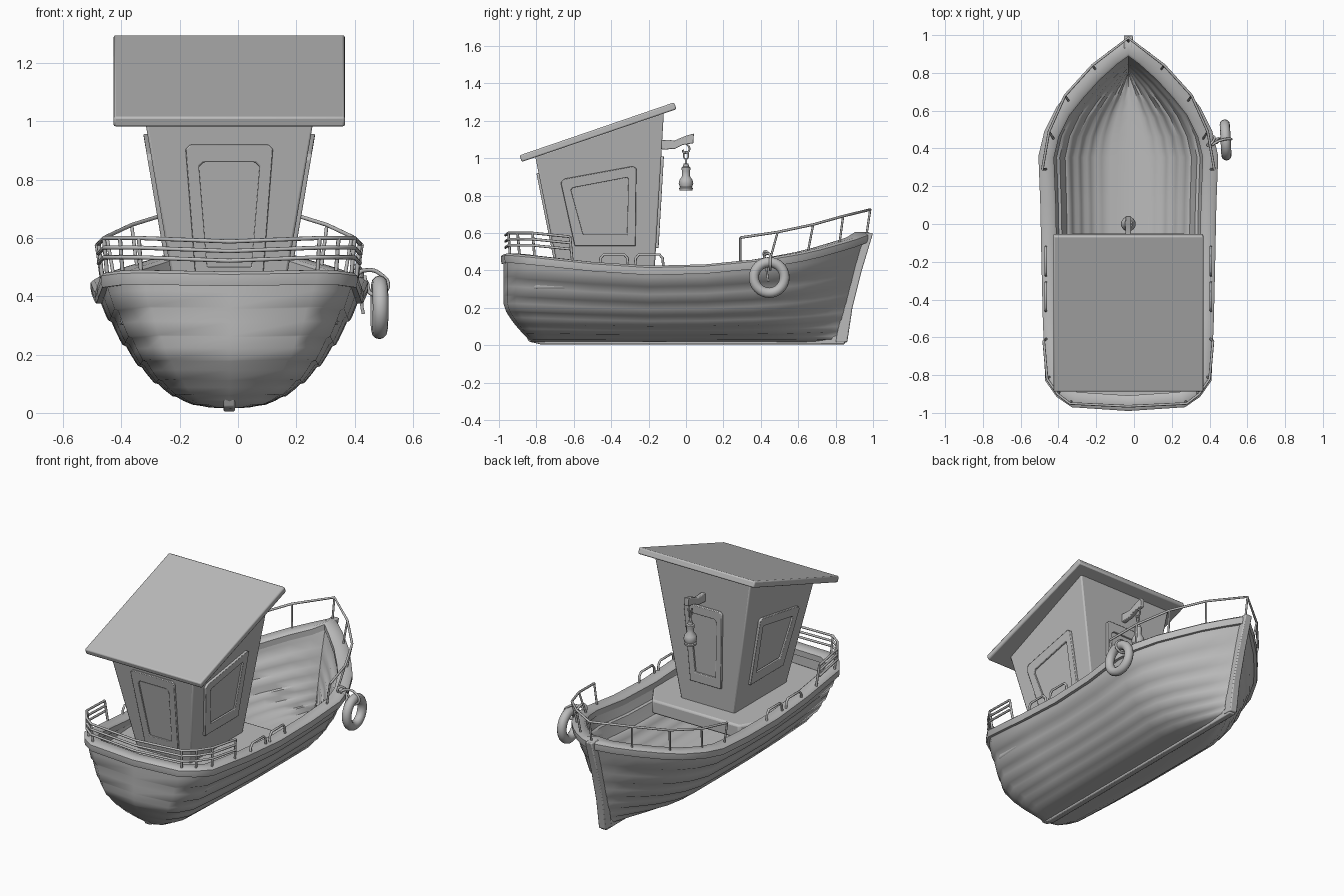
import bpy, bmesh, math
from mathutils import Vector

CX = -0.03          # centre line of the boat
cube = bpy.data.objects.get("Cube")
if cube:
    bpy.data.objects.remove(cube)

GREY = bpy.data.materials.new("plain_grey")
GREY.use_nodes = True
GREY.diffuse_color = (0.5, 0.5, 0.5, 1)
GREY.node_tree.nodes["Principled BSDF"].inputs["Base Color"].default_value = (0.5, 0.5, 0.5, 1)


def finish(ob, angle=35, bevel=0):
    """Material, optional bevel and smooth shading."""
    ob.data.materials.append(GREY)
    ob.location.x += CX
    if bevel:
        m = ob.modifiers.new("Bevel", 'BEVEL')
        m.width, m.segments, m.limit_method = bevel, 2, 'ANGLE'
    if ob.type == 'MESH':
        bpy.ops.object.select_all(action='DESELECT')
        ob.select_set(True)
        bpy.context.view_layer.objects.active = ob
        bpy.ops.object.shade_smooth_by_angle(angle=math.radians(angle))
    return ob


def mesh(name, verts, faces, angle=35, bevel=0, weld=1e-5):
    me = bpy.data.meshes.new(name)
    me.from_pydata(verts, [], faces)
    bm = bmesh.new()
    bm.from_mesh(me)
    bmesh.ops.remove_doubles(bm, verts=bm.verts, dist=weld)
    bmesh.ops.recalc_face_normals(bm, faces=bm.faces)
    bm.to_mesh(me)
    bm.free()
    ob = bpy.data.objects.new(name, me)
    bpy.context.collection.objects.link(ob)
    return finish(ob, angle, bevel)


def grid(rows, wrap_cols=False):
    """Faces of a grid whose rows form a closed loop."""
    n, c = len(rows), len(rows[0])
    return [(i * c + j, (i + 1) % n * c + j, (i + 1) % n * c + (j + 1) % c, i * c + (j + 1) % c)
            for i in range(n) for j in range(c if wrap_cols else c - 1)]


def tube(name, pts, r, smooth=False, cyclic=False):
    cu = bpy.data.curves.new(name, 'CURVE')
    cu.dimensions, cu.bevel_depth, cu.bevel_resolution = '3D', r, 2
    cu.use_fill_caps = True
    sp = cu.splines.new('BEZIER' if smooth else 'POLY')
    pl = sp.bezier_points if smooth else sp.points
    pl.add(len(pts) - 1)
    for p, co in zip(pl, pts):
        if smooth:
            p.co = co
            p.handle_left_type = p.handle_right_type = 'AUTO'
        else:
            p.co = (*co, 1)
    sp.use_cyclic_u = cyclic
    ob = bpy.data.objects.new(name, cu)
    bpy.context.collection.objects.link(ob)
    return finish(ob)


def prism(name, quad_a, quad_b, bevel=0):
    """Solid between two matching outlines."""
    n = len(quad_a)
    sides = [(i, (i + 1) % n, (i + 1) % n + n, i + n) for i in range(n)]
    return mesh(name, quad_a + quad_b, sides + [tuple(range(n)), tuple(range(n, 2 * n))], 35, bevel)


# Outline of the rail seen from above: half width, y, height
HALF = [(0, -.99, .485), (.30, -.97, .49), (.38, -.915, .488), (.44, -.83, .48), (.453, -.5, .445),
        (.46, -.2, .425), (.466, .1, .432), (.476, .36, .457), (.445, .49, .475), (.38, .62, .497),
        (.30, .72, .52), (.21, .82, .548), (.11, .91, .575), (0, .99, .605)]
LOOP = HALF + [(-x, y, z) for x, y, z in HALF[-2:0:-1]]


def inset(d):
    """Rail outline moved inward by d with mitred corners."""
    out, n = [], len(LOOP)
    for i, (x, y, z) in enumerate(LOOP):
        a, b = Vector(LOOP[i - 1]).xy, Vector(LOOP[(i + 1) % n]).xy
        p = Vector((x, y))
        e, f = (p - a).normalized(), (b - p).normalized()
        n1, n2 = Vector((-e.y, e.x)), Vector((-f.y, f.x))
        q = p + (n1 + n2) / (1 + n1.dot(n2)) * d
        out.append((0 if x * q.x <= 0 else q.x, q.y, z))
    return out


def clamp(v):
    return max(0, min(1, v))


def shell(name, d, keel, drop, planks, lap):
    """Planked skin hanging from the rail outline down to the keel."""
    rows = []
    for x, y, top in inset(d):
        bow, stern = clamp((y - .35) / .63), clamp((-.55 - y) / .4)
        row = []
        for k in range(planks):
            for s in (0, .5, .94):
                t = (k + s) / (planks - .06)
                f = t ** 1.8
                px = x * f ** (.4 + .4 * bow ** 2)
                px += math.copysign(lap * (1 - s) * min(1, abs(x) / .2), x) if k else 0
                py = y - .14 * bow ** 2 * (1 - f) ** .8 + .15 * stern * max(0, 1 - f / .45) ** 1.4
                row.append((px, py, keel + (top - drop - keel) * f))
        rows.append(row)
    return mesh(name, [p for r in rows for p in r], grid(rows), 50, weld=1e-4)


shell("hull", .014, .015, .02, 7, .010)
shell("inner_lining", .07, .09, .02, 7, -.014)

# Rail cap round the top of the hull
profile = [(.004, -.05), (0, -.03), (0, -.01), (.012, 0), (.07, 0), (.082, -.01), (.082, -.045)]
rings = [inset(d) for d, dz in profile]
rows = [[(r[i][0], r[i][1], r[i][2] + dz) for r, (d, dz) in zip(rings, profile)] for i in range(len(LOOP))]
mesh("gunwale", [p for r in rows for p in r], grid(rows, True), 45)

# Stem post and keel
for name, path, w in (
        ("stem_post", [(1.0, .6), (.94, .4), (.89, .2), (.862, .015), (.80, .015), (.83, .2), (.87, .4), (.93, .6)], .024),
        ("keel", [(.85, .005), (.85, .05), (-.8, .05), (-.87, .075), (-.84, .02), (-.78, .005)], .02)):
    prism(name, [(-w, y, z) for y, z in path], [(w, y, z) for y, z in path], .006)

# Deck under the cabin
aft = [(x * .99, min(y, -.06)) for x, y, z in inset(.065) if y < .05]
aft = [p for p in aft if p[0] > 0 or p[1] < -.9][:] + [(.30, -.05), (-.30, -.05)] + \
      [p for p in aft if p[0] < 0 and p[1] > -.9]
order = sorted(set(aft), key=lambda p: math.atan2(p[1] + .5, p[0]))
prism("deck", [(x, y, .30) for x, y in order], [(x, y, .385) for x, y in order], .012)


# Cabin walls lean outward as they rise
def half(z):
    return .285 + (z - .98) * .17


def rear(z):
    return -.80 + (.98 - z) * .2


def fore(z):
    return -.12 - (1.22 - z) * .058


def cabin_ring(z_rear, z_fore):
    return [(-half(z_rear), rear(z_rear), z_rear), (half(z_rear), rear(z_rear), z_rear),
            (half(z_fore), fore(z_fore), z_fore), (-half(z_fore), fore(z_fore), z_fore)]


prism("cabin", cabin_ring(.36, .36), cabin_ring(1.01, 1.245), .008)


# Sloping roof slab
def roof_side(x):
    return [(x, -.878, .98), (x, -.05, 1.262), (x, -.064, 1.298), (x, -.89, 1.015)]


prism("roof", roof_side(-.397), roof_side(.397), .008)


def frame(name, outer, inner, place, depth):
    """Raised surround with a flat panel inside; place(a, z, d) maps onto the wall."""
    n = len(outer)
    loops = [[place(a, z, d) for a, z in pts]
             for pts, d in ((outer, -.005), (outer, depth), (inner, depth), (inner, -.005))]
    faces = [(k * n + i, k * n + (i + 1) % n, (k + 1) % 4 * n + (i + 1) % n, (k + 1) % 4 * n + i)
             for k in range(4) for i in range(n)]
    mesh(name + "_frame", [p for l in loops for p in l], faces, 35, .004)
    mid = [sum(c) / n for c in zip(*inner)]
    small = [(mid[0] + (a - mid[0]) * .96, mid[1] + (z - mid[1]) * .97) for a, z in inner]
    prism(name + "_panel", [place(a, z, -.002) for a, z in small], [place(a, z, .005) for a, z in small])


window_out = [(-.67, .87), (-.65, .89), (-.285, .957), (-.265, .945), (-.27, .53), (-.595, .53)]
window_in = [(-.615, .83), (-.605, .842), (-.315, .897), (-.308, .89), (-.315, .592), (-.55, .592)]
for side, word in ((1, "left"), (-1, "right")):
    frame(word + "_window", window_out, window_in, lambda a, z, d: (side * (half(z) + d), a, z), .014)


def door(w_top, w_low, z_top, z_low):
    return [(-w_top, z_top - .015), (-w_top + .015, z_top), (w_top - .015, z_top), (w_top, z_top - .015),
            (w_low, z_low), (-w_low, z_low)]


frame("stern_door", door(.15, .115, .92, .45), door(.104, .076, .86, .50),
      lambda a, z, d: (a, rear(z) - d, z), .012)
frame("fore_door", door(.13, .105, 1.01, .52), door(.09, .07, .955, .58),
      lambda a, z, d: (a, fore(z) + d, z), .014)

# Lamp bracket, hook and lamp
arm = [(-.13, 1.045), (-.06, 1.05), (-.02, 1.07), (.04, 1.08), (.042, 1.132), (0, 1.12), (-.06, 1.095), (-.13, 1.098)]
prism("lamp_bracket", [(-.014, y, z) for y, z in arm], [(.014, y, z) for y, z in arm], .004)
tube("lamp_hook", [(0, 0, 1.08), (0, .018, 1.055), (0, .012, 1.035), (0, -.012, 1.03), (0, -.016, 1.045)], .005, True)
tube("lamp_ring", [(0, .013 * math.sin(a), 1.015 + .02 * math.cos(a)) for a in
                   [i * math.pi / 4 for i in range(8)]], .004, True, True)
tube("lamp_stem", [(0, 0, .998), (0, 0, .96)], .006)
lamp = [(0, .972), (.014, .97), (.016, .955), (.024, .95), (.022, .93), (.02, .905), (.034, .885), (.039, .865),
        (.032, .845), (.037, .84), (.035, .828), (0, .826)]
rows = [[(r * math.cos(a), r * math.sin(a), z) for r, z in lamp] for a in [i * math.pi / 8 for i in range(16)]]
mesh("lamp", [p for r in rows for p in r], grid(rows), 40)

# Life ring with its rope
bpy.ops.mesh.primitive_torus_add(location=(.515, .445, .362), rotation=(0, math.radians(90), math.radians(3)),
                                 major_radius=.082, minor_radius=.027, major_segments=32, minor_segments=12)
bpy.context.object.name = "life_ring"
finish(bpy.context.object, 60)
tube("ring_rope", [(.44, .42, .47), (.48, .44, .49), (.52, .45, .475), (.545, .45, .44), (.525, .45, .41),
                   (.485, .45, .41), (.47, .45, .45)], .007, True, True)
tube("rope_knot", [(.43, .42, .50), (.455, .45, .48), (.45, .46, .455), (.425, .43, .455)], .007, True, True)
tube("rope_tail", [(.465, .44, .47), (.47, .43, .42), (.455, .435, .375), (.46, .44, .34)], .006, True)

# Stern railing: three bars on posts
half_rail = [(0, -.965), (.31, -.95), (.375, -.90), (.43, -.82), (.448, -.62)]
full_rail = [(-x, y) for x, y in half_rail[:0:-1]] + half_rail
for k, z in enumerate((.60, .567, .534)):
    tube("stern_bar_%d" % (k + 1), [(x, y, z - .02 * clamp((y + .82) / .2) - (.012 if x == 0 else 0))
                                    for x, y in full_rail], .007)
for x, y in full_rail:
    if x:
        tube("stern_post", [(x * .97, y + .012, .45), (x, y, .60 - .02 * clamp((y + .82) / .2))], .007)

# Bow railing and the low grab rails on both sides
top = [(.455, .29, .575), (.42, .49, .605), (.335, .68, .645), (.19, .84, .69), (0, .985, .725)]
feet = [(.435, .29, .44), (.395, .45, .46), (.315, .65, .49), (.175, .82, .54), (0, .965, .59)]
tube("bow_bar", top + [(-x, y, z) for x, y, z in top[-2::-1]], .007)
for s in (1, -1):
    for a, b in zip(feet, top):
        if s > 0 or a[0]:
            tube("bow_post", [(s * a[0], *a[1:]), (s * b[0], *b[1:])], .006)
    for y in (-.385, -.197):
        tube("grab_rail", [(s * .437, y + dy, z) for dy, z in
                           ((-.076, .42), (-.072, .465), (-.055, .485), (.055, .485), (.072, .465), (.076, .42))], .007)
